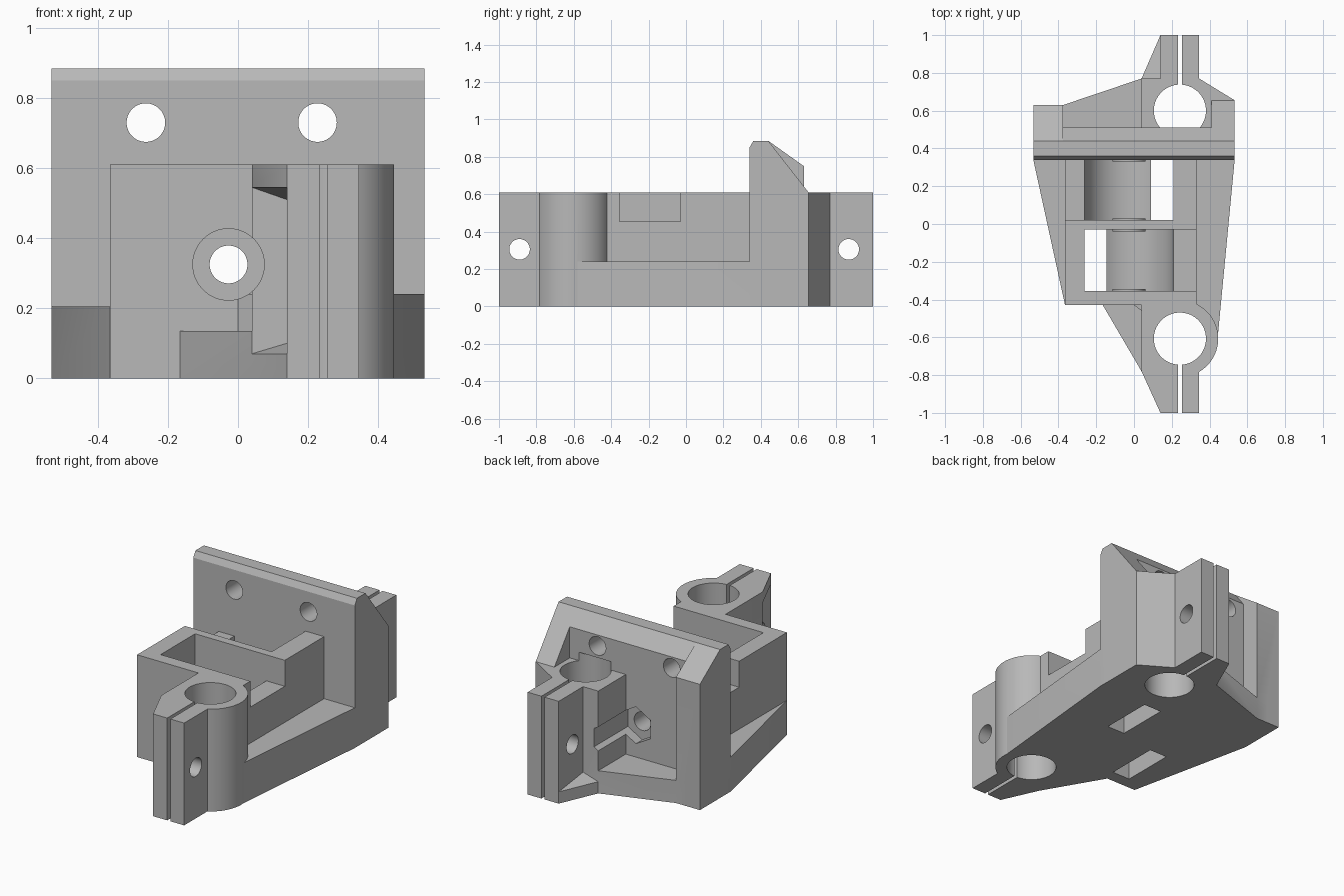
import bpy, bmesh
from math import cos, sin, radians, tau

cube = bpy.data.objects.get("Cube")
if cube:
    bpy.data.objects.remove(cube, do_unlink=True)

grey = bpy.data.materials.new("plain grey")
grey.use_nodes = True
colour = (0.48, 0.48, 0.48, 1)
grey.diffuse_color = colour
grey.node_tree.nodes["Principled BSDF"].inputs["Base Color"].default_value = colour


def finish(bm, name):
    bmesh.ops.recalc_face_normals(bm, faces=bm.faces[:])
    mesh = bpy.data.meshes.new(name)
    bm.to_mesh(mesh)
    bm.free()
    mesh.materials.append(grey)
    ob = bpy.data.objects.new(name, mesh)
    bpy.context.collection.objects.link(ob)
    return ob


def prism(points, axis, low, high, name="tool"):
    """Extrude a flat outline along x, y or z."""
    place = {"x": lambda a, b, h: (h, a, b),
             "y": lambda a, b, h: (a, h, b),
             "z": lambda a, b, h: (a, b, h)}[axis]
    bm = bmesh.new()
    lower = [bm.verts.new(place(a, b, low)) for a, b in points]
    upper = [bm.verts.new(place(a, b, high)) for a, b in points]
    bm.faces.new(lower)
    bm.faces.new(upper)
    for i in range(len(points)):
        j = (i + 1) % len(points)
        bm.faces.new((lower[i], lower[j], upper[j], upper[i]))
    return finish(bm, name)


def box(x0, x1, y0, y1, z0, z1):
    return prism([(x0, y0), (x1, y0), (x1, y1), (x0, y1)], "z", z0, z1)


def rod(a, b, r, axis, low, high, sides=64, turn=0.0):
    ring = [(a + r * cos(turn + tau * i / sides), b + r * sin(turn + tau * i / sides))
            for i in range(sides)]
    return prism(ring, axis, low, high)


def hull(points):
    bm = bmesh.new()
    for p in points:
        bm.verts.new(p)
    bmesh.ops.convex_hull(bm, input=bm.verts[:])
    return finish(bm, "tool")


def combine(tool, operation):
    mod = body.modifiers.new("join", "BOOLEAN")
    mod.operation = operation
    mod.solver = "EXACT"
    mod.object = tool
    bpy.context.view_layer.objects.active = body
    bpy.ops.object.modifier_apply(modifier=mod.name)
    mesh = tool.data
    bpy.data.objects.remove(tool, do_unlink=True)
    bpy.data.meshes.remove(mesh)


def add(tool):
    combine(tool, "UNION")


def cut(tool):
    combine(tool, "DIFFERENCE")


TOP = 0.61
AX, AZ = -0.027, 0.325     # axle position
CX = 0.243                 # rod clamp centre

# Upright plate with sloped back, hollowed behind
body = prism([(0.34, 0), (0.655, 0), (0.655, TOP), (0.44, 0.885), (0.36, 0.885), (0.34, 0.85)],
             "x", -0.533, 0.533, "carriage_bracket")
cut(box(-0.7, 0.41, 0.51, 0.8, -0.1, 1))
# Side cheek on the right
add(prism([(0.44, 0), (0.63, 0), (0.63, 0.75), (0.44, 0.885)], "x", -0.533, -0.375))

# Base ledges and thin floors
add(prism([(0, -0.43), (CX, -0.607), (0.445, -0.58), (0.533, 0.34), (0.533, 0.4), (0, 0.4)],
          "z", 0, 0.24))
add(prism([(-0.365, -0.43), (0, -0.43), (0, 0.4), (-0.533, 0.4), (-0.533, 0.34)], "z", 0, 0.205))
add(prism([(-0.165, -0.43), (0.04, -0.78), (0.2, -0.6), (0.2, -0.4), (-0.165, -0.4)],
          "z", 0, 0.135))
add(prism([(-0.375, 0.63), (0.04, 0.77), (0.2, 0.6), (0.2, 0.45), (-0.45, 0.45), (-0.45, 0.63)],
          "z", 0, 0.135))

# Central housing
add(box(-0.365, 0.33, -0.43, 0.4, 0, TOP))

# Rod clamps
add(box(0.04, 0.3, -0.78, -0.42, 0, TOP))
add(rod(CX, -0.607, 0.203, "z", 0, TOP, 96))
add(prism([(0.04, 0.45), (0.04, 0.77), (0.345, 0.77), (0.533, 0.655), (0.533, 0.45)],
          "z", 0, TOP))
# Clamp lugs
add(box(0.14, 0.345, -1, -0.7, 0, TOP))
add(box(0.14, 0.345, 0.7, 1, 0, TOP))


# Sloped fillets beside the lugs
def fillet(inner, tip, flat, z_edge, z_corner):
    corners = [(0.04, inner, z_edge), (0.14, tip, z_edge), (0.14, inner, z_corner)]
    add(hull(corners + [(x, y, flat) for x, y, z in corners]))


fillet(-0.78, -1, 0, 0.07, 0.10)
fillet(-0.78, -1, TOP, 0.545, 0.51)
fillet(0.77, 1, 0, 0.07, 0.10)

# Wheel pockets: round floor, belt slot on one side, notch in the opposite wall
R = 0.235
for side, y0, y1 in ((1, 0.02, 0.34), (-1, -0.355, -0.03)):
    arc = [(AX + side * R * cos(radians(d)), AZ + R * sin(radians(d)))
           for d in range(180, 301, 5)]
    slot = AX + side * R * cos(radians(300))
    far, near = AX + side * R, AX - side * R
    cut(prism(arc + [(slot, -0.1), (far, -0.1), (far, 0.8), (near, 0.8)], "y", y0, y1))
    edges = sorted((near + side * 0.03, near - side * 0.2))
    cut(box(*edges, y0, y1, 0.455, 0.8))
    # Spacer rings on the pocket walls
    add(rod(AX, AZ, 0.088, "y", y0 - 0.02, y0 + 0.01))
    add(rod(AX, AZ, 0.088, "y", y1 - 0.01, y1 + 0.02))

# Axle bore, front counterbore and rear hexagonal nut recess
cut(rod(AX, AZ, 0.102, "y", -1.1, -0.40))
cut(rod(AX, AZ, 0.11, "y", 0.45, 1.1, 6, radians(30)))
cut(rod(AX, AZ, 0.054, "y", -1.2, 1.2))

# Mounting holes in the upright plate
for x in (-0.263, 0.227):
    cut(rod(x, 0.73, 0.055, "y", 0.2, 0.9))

# Rod bores, clamp slits and clamp bolt holes
cut(rod(CX, -0.607, 0.138, "z", -0.1, 0.8, 96))
cut(rod(CX, 0.6, 0.138, "z", -0.1, 0.66, 96))
cut(box(0.233, 0.254, -1.1, -0.65, -0.1, 0.8))
cut(box(0.233, 0.254, 0.65, 1.1, -0.1, 0.8))
for y in (-0.89, 0.87):
    cut(rod(y, 0.305, 0.055, "x", 0.1, 0.4))

bpy.ops.object.select_all(action="DESELECT")
body.select_set(True)
bpy.context.view_layer.objects.active = body
bpy.ops.object.shade_smooth_by_angle(angle=radians(25))
